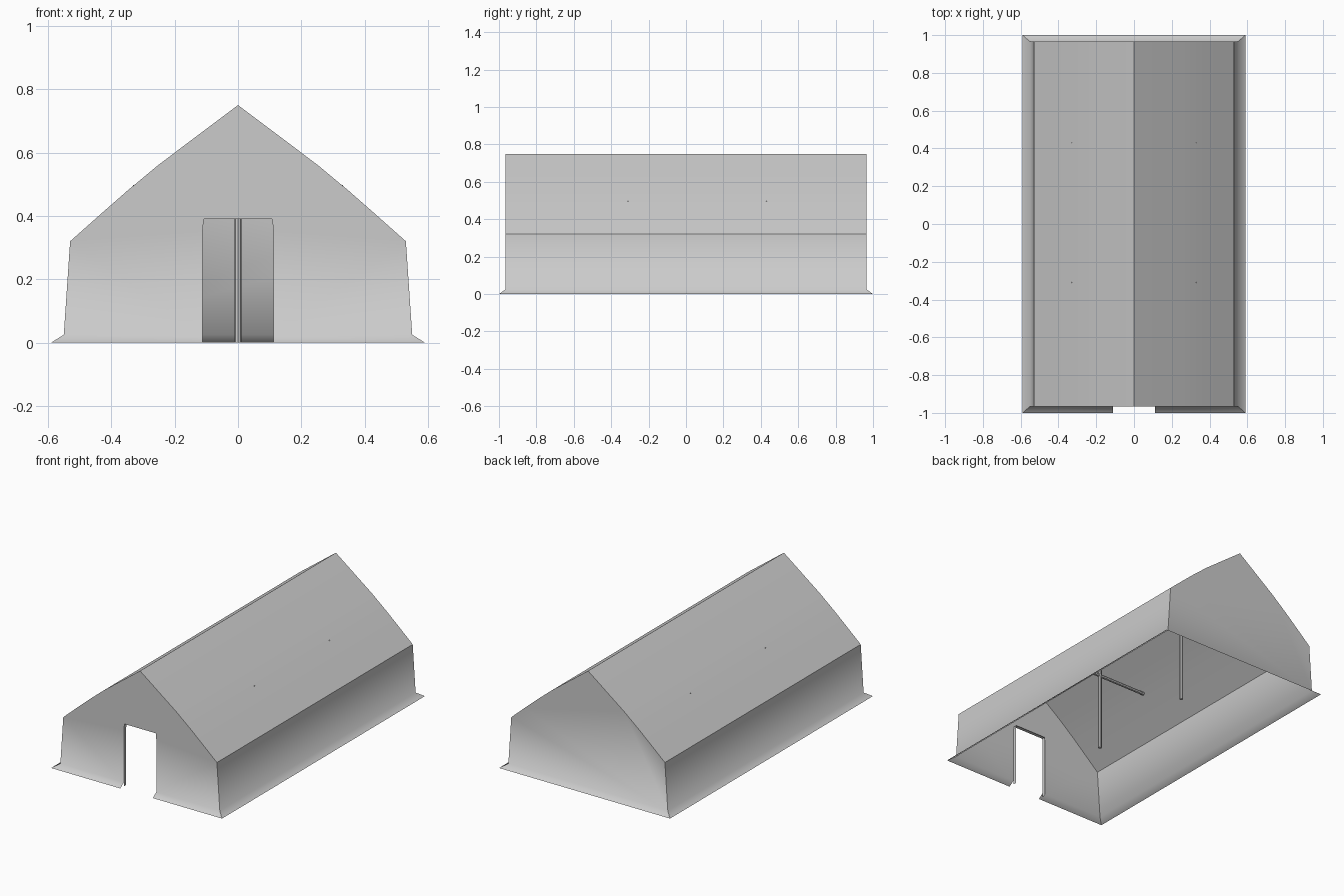
import bpy, bmesh, math
from mathutils import Matrix

if "Cube" in bpy.data.objects:
    bpy.data.objects.remove(bpy.data.objects["Cube"])

Y = 0.965          # end wall position
RIM = 0.025        # height where the skirt starts to flare


def finish(name, bm, recalc=True):
    if recalc:
        bmesh.ops.remove_doubles(bm, verts=bm.verts, dist=0.0005)
        bmesh.ops.recalc_face_normals(bm, faces=bm.faces)
    # smooth shading, creases kept sharp except along the flared skirt
    for f in bm.faces:
        f.smooth = True
    for e in bm.edges:
        flare = all(abs(v.co.z - RIM) < 0.001 for v in e.verts)
        if len(e.link_faces) == 2 and not flare:
            e.smooth = e.calc_face_angle() < math.radians(36)
    me = bpy.data.meshes.new(name)
    bm.to_mesh(me)
    bm.free()
    ob = bpy.data.objects.new(name, me)
    bpy.context.collection.objects.link(ob)
    return ob


def add_face(bm, pts):
    return bm.faces.new([bm.verts.new(p) for p in pts])


def strip(bm, a, b):
    for i in range(len(a) - 1):
        add_face(bm, (a[i], a[i + 1], b[i + 1], b[i]))


# Canvas cross-section, right half mirrored to the left
half = [(0.55, RIM), (0.53, 0.32), (0.44, 0.40), (0.35, 0.479), (0.25, 0.562)]
arch = half + [(0, 0.75)] + [(-x, z) for x, z in reversed(half)]
front = [(x, -Y, z) for x, z in arch]
back = [(x, Y, z) for x, z in arch]

bm = bmesh.new()
# Side walls and roof
strip(bm, front, back)
# Back wall
add_face(bm, back)
# Front wall with doorway
door = [(-0.112, RIM), (-0.112, 0.35), (-0.108, 0.39),
        (0.108, 0.39), (0.112, 0.35), (0.112, RIM)]
add_face(bm, front + [(x, -Y, z) for x, z in door])
# Flared skirt around the base, open at the doorway
inner = [(0.112, -Y), (0.55, -Y), (0.55, Y), (-0.55, Y), (-0.55, -Y), (-0.112, -Y)]
outer = [(0.112, -1), (0.59, -1), (0.59, 1), (-0.59, 1), (-0.59, -1), (-0.112, -1)]
strip(bm, [(x, y, RIM) for x, y in inner], [(x, y, 0) for x, y in outer])
finish("tent_canvas", bm)

# Folded hem lining the doorway
bm = bmesh.new()
hem = [(-0.112, 0)] + door + [(0.112, 0)]
strip(bm, [(x, -Y, z) for x, z in hem], [(x, -Y + 0.022, z) for x, z in hem])
finish("door_hem", bm)


def pole(name, radius, length, matrix):
    bm = bmesh.new()
    bmesh.ops.create_cone(bm, cap_ends=True, segments=8, radius1=radius,
                          radius2=radius, depth=length, matrix=matrix)
    finish(name, bm, False).data.shade_flat()


# Upright poles with crossbars touching the roof
for label, y in (("front", -0.31), ("back", 0.43)):
    pole(label + "_pole", 0.011, 0.74, Matrix.Translation((0, y, 0.37)))
    pole(label + "_crossbar", 0.01, 0.664,
         Matrix.Translation((0, y, 0.487)) @ Matrix.Rotation(math.pi / 2, 4, 'Y'))
